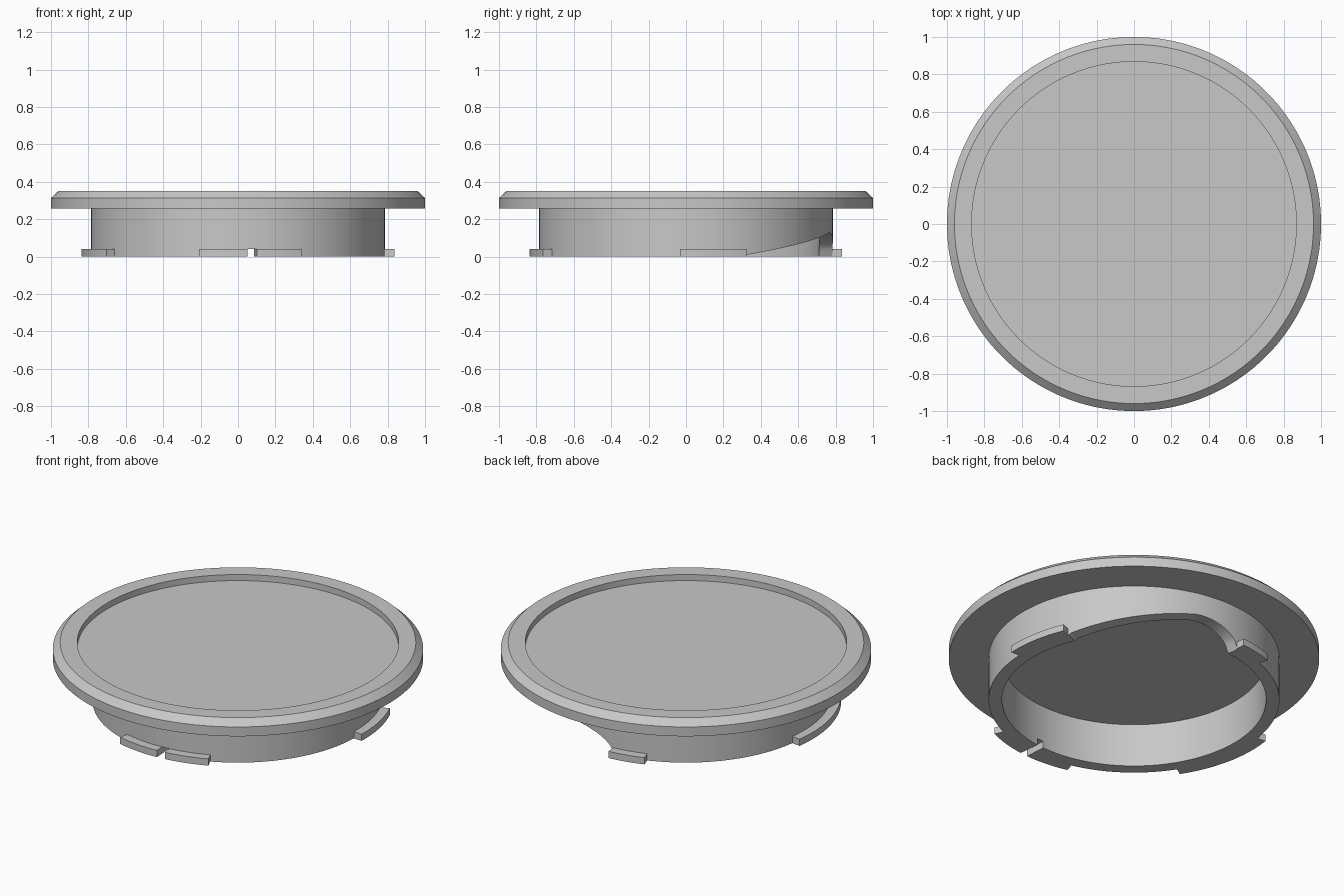
import bpy, bmesh, math

if "Cube" in bpy.data.objects:
    bpy.data.objects.remove(bpy.data.objects["Cube"])

R_IN, R_OUT, R_TAB = 0.713, 0.785, 0.838   # skirt and tab radii
Z_FLANGE, Z_TAB = 0.257, 0.04              # underside of lid, tab height
SLOT = (-86.5, -83.1)                      # slot through the front tab (degrees)

grey = bpy.data.materials.new("light_grey")
grey.diffuse_color = (0.58, 0.58, 0.58, 1)
grey.use_nodes = True
grey.node_tree.nodes["Principled BSDF"].inputs["Base Color"].default_value = grey.diffuse_color


def finish(name, bm):
    bmesh.ops.recalc_face_normals(bm, faces=bm.faces)
    mesh = bpy.data.meshes.new(name)
    bm.to_mesh(mesh)
    bm.free()
    mesh.materials.append(grey)
    mesh.shade_smooth()
    mesh.set_sharp_from_angle(angle=math.radians(25))
    obj = bpy.data.objects.new(name, mesh)
    bpy.context.collection.objects.link(obj)
    return obj


def arc_band(name, r0, r1, a0, a1, bottom, top, step=1.5):
    """Curved bar between two angles; bottom is a function of the angle."""
    bm = bmesh.new()
    n = max(2, round((a1 - a0) / step))
    loops = []
    for i in range(n + 1):
        a = a0 + (a1 - a0) * i / n
        c, s = math.cos(math.radians(a)), math.sin(math.radians(a))
        z = bottom(a)
        loops.append([bm.verts.new((r * c, r * s, h))
                      for r, h in ((r0, z), (r1, z), (r1, top), (r0, top))])
    for p, q in zip(loops, loops[1:]):
        for k in range(4):
            m = (k + 1) % 4
            bm.faces.new((p[k], p[m], q[m], q[k]))
    bm.faces.new(loops[0])
    bm.faces.new(loops[-1])
    return finish(name, bm)


def skirt_bottom(a):
    """Ramp rising round the back right, ending in a rounded drop."""
    if 24 < a <= 76:
        return 0.008 + 0.118 * (a - 24) / 52
    if 76 < a < 95:
        return 0.126 * math.sqrt(1 - ((a - 76) / 19) ** 2)
    return 0.0


# Lid: lathed disc with chamfered rim and shallow recess
bm = bmesh.new()
profile = [(0, Z_FLANGE), (1, Z_FLANGE), (1, 0.313), (0.96, 0.35),
           (0.868, 0.35), (0.868, 0.314), (0, 0.314)]
verts = [bm.verts.new((x, 0, z)) for x, z in profile]
edges = [bm.edges.new(pair) for pair in zip(verts, verts[1:])]
bmesh.ops.spin(bm, geom=verts + edges, cent=(0, 0, 0), axis=(0, 0, 1),
               angle=math.tau, steps=180, use_duplicate=False)
bmesh.ops.remove_doubles(bm, verts=bm.verts, dist=1e-5)
finish("lid", bm)

# Skirt ring, with a bridge above the slot
arc_band("skirt", R_IN, R_OUT, SLOT[1], SLOT[0] + 360, skirt_bottom, Z_FLANGE, 0.75)
arc_band("slot_bridge", R_IN, R_OUT, SLOT[0], SLOT[1], lambda a: Z_TAB, Z_FLANGE)

# Locking tabs round the foot of the skirt
for name, a0, a1 in (("right_tab", -2.2, 23), ("back_tab", 95, 109.5),
                     ("left_tab", 172, 212.8),
                     ("front_tab_left", -104.5, SLOT[0]),
                     ("front_tab_right", SLOT[1], -66)):
    arc_band(name, R_OUT - 0.001, R_TAB, a0, a1, lambda a: 0.0, Z_TAB)
